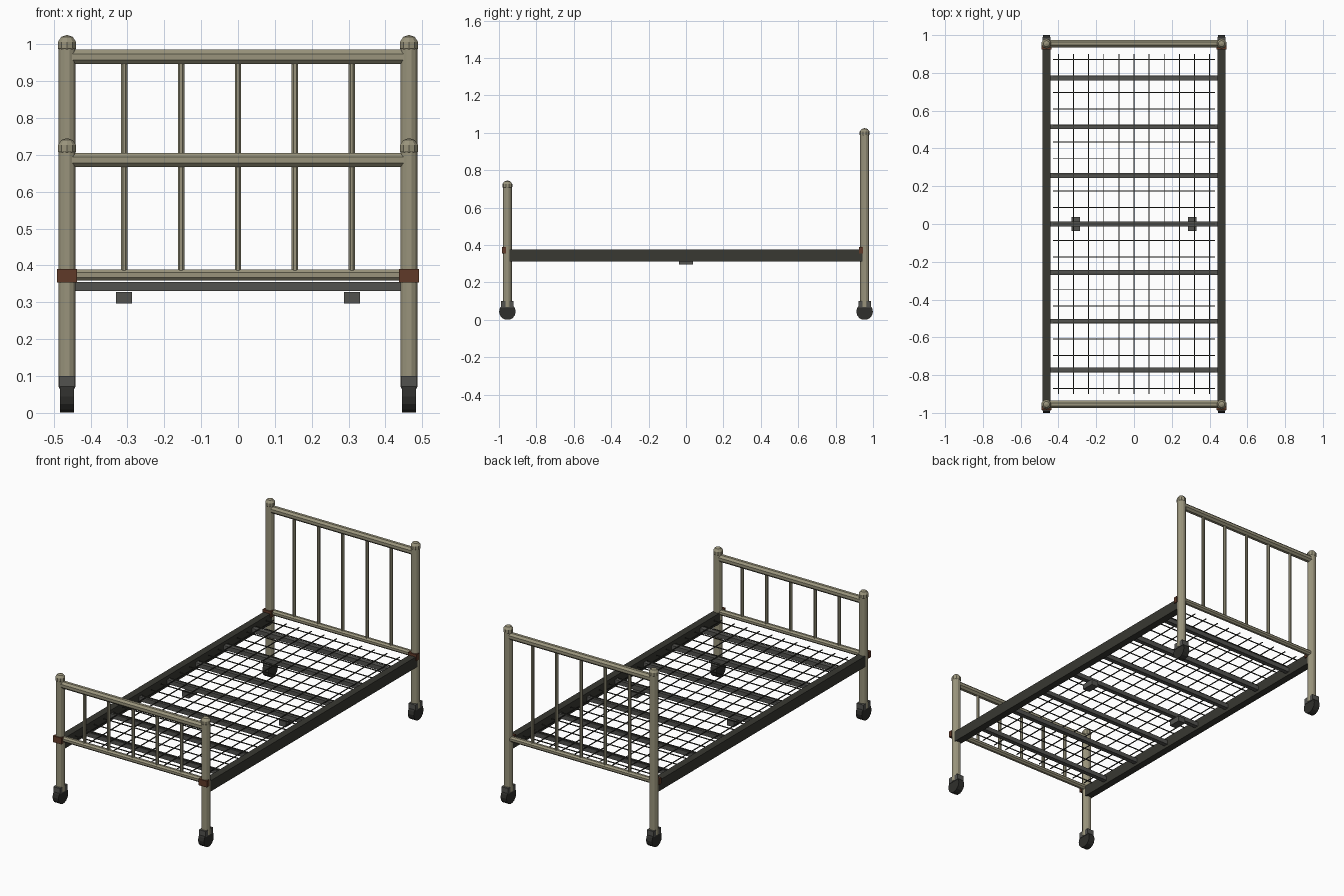
import bpy, bmesh, math
from mathutils import Vector, Matrix

if "Cube" in bpy.data.objects:
    bpy.data.objects.remove(bpy.data.objects["Cube"])


def material(name, rgb):
    m = bpy.data.materials.new(name)
    m.diffuse_color = (*rgb, 1)
    m.use_nodes = True
    m.node_tree.nodes["Principled BSDF"].inputs["Base Color"].default_value = m.diffuse_color
    return m


CREAM = material("aged_cream_paint", (0.32, 0.295, 0.20))
DARK = material("dark_iron", (0.040, 0.040, 0.032))
GREY = material("grey_steel", (0.085, 0.085, 0.078))
RUST = material("rusty_brown", (0.115, 0.042, 0.022))
RUBBER = material("black_rubber", (0.028, 0.028, 0.025))


def finish(bm, name, mat):
    me = bpy.data.meshes.new(name)
    bm.to_mesh(me)
    bm.free()
    me.materials.append(mat)
    ob = bpy.data.objects.new(name, me)
    bpy.context.collection.objects.link(ob)
    return ob


def add_tube(bm, a, b, r, sides):
    a, b = Vector(a), Vector(b)
    d = b - a
    rot = d.to_track_quat('Z', 'Y').to_matrix().to_4x4()
    spin = Matrix.Rotation(math.pi / sides, 4, 'Z')
    bmesh.ops.create_cone(bm, cap_ends=True, segments=sides, radius1=r, radius2=r,
                          depth=d.length,
                          matrix=Matrix.Translation((a + b) / 2) @ rot @ spin)


def tube(name, a, b, r, sides, mat):
    bm = bmesh.new()
    add_tube(bm, a, b, r, sides)
    return finish(bm, name, mat)


def box(name, c, s, mat):
    bm = bmesh.new()
    bmesh.ops.create_cube(bm, size=1, matrix=Matrix.Translation(c) @ Matrix.Diagonal((*s, 1)))
    return finish(bm, name, mat)


def ball(name, c, r, mat):
    bm = bmesh.new()
    bmesh.ops.create_uvsphere(bm, u_segments=10, v_segments=5, radius=r,
                              matrix=Matrix.Translation(c))
    return finish(bm, name, mat)


PX, PY = 0.464, 0.955

# Head and foot ends
for end, y, top in (("head", PY, 0.998), ("foot", -PY, 0.718)):
    rail_z = top - 0.032
    for side, x in (("left", -PX), ("right", PX)):
        n = f"{end}_{side}"
        tube(n + "_post", (x, y, 0.07), (x, y, top), 0.0245, 12, CREAM)
        ball(n + "_finial", (x, y, top), 0.0275, CREAM)
        box(n + "_bracket", (x, y - 0.019, 0.372), (0.054, 0.022, 0.036), RUST)
        box(n + "_caster_fork", (x, y, 0.083), (0.043, 0.068, 0.034), GREY)
        tube(n + "_caster_wheel", (x - 0.019, y, 0.044), (x + 0.019, y, 0.044), 0.0445, 14, RUBBER)
    tube(end + "_top_rail", (-PX, y, rail_z), (PX, y, rail_z), 0.021, 8, CREAM)
    tube(end + "_lower_rail", (-PX, y, 0.374), (PX, y, 0.374), 0.0165, 8, CREAM)
    for i in range(-2, 3):
        x = i * 0.1545
        tube(f"{end}_spindle_{i + 3}", (x, y, 0.374), (x, y, rail_z), 0.0095, 8, CREAM)

# Side rails
for side, x in (("left", -PX), ("right", PX)):
    box(side + "_side_rail", (x, 0, 0.344), (0.042, 1.90, 0.062), DARK)

# Cross slats
for i in range(-3, 4):
    box(f"cross_slat_{i + 4}", (0, i * 0.2575, 0.343), (0.886, 0.026, 0.025), GREY)

# Support blocks below the middle slat
for side, x in (("left", -0.309), ("right", 0.309)):
    box(side + "_support_block", (x, 0, 0.312), (0.044, 0.074, 0.031), GREY)

# Wire mesh
bm = bmesh.new()
for i in range(-5, 6):
    add_tube(bm, (i * 0.08, -0.9, 0.361), (i * 0.08, 0.9, 0.361), 0.0032, 4)
for j in range(-10, 11):
    add_tube(bm, (-0.43, j * 0.087, 0.361), (0.43, j * 0.087, 0.361), 0.0032, 4)
finish(bm, "wire_mesh", DARK)
